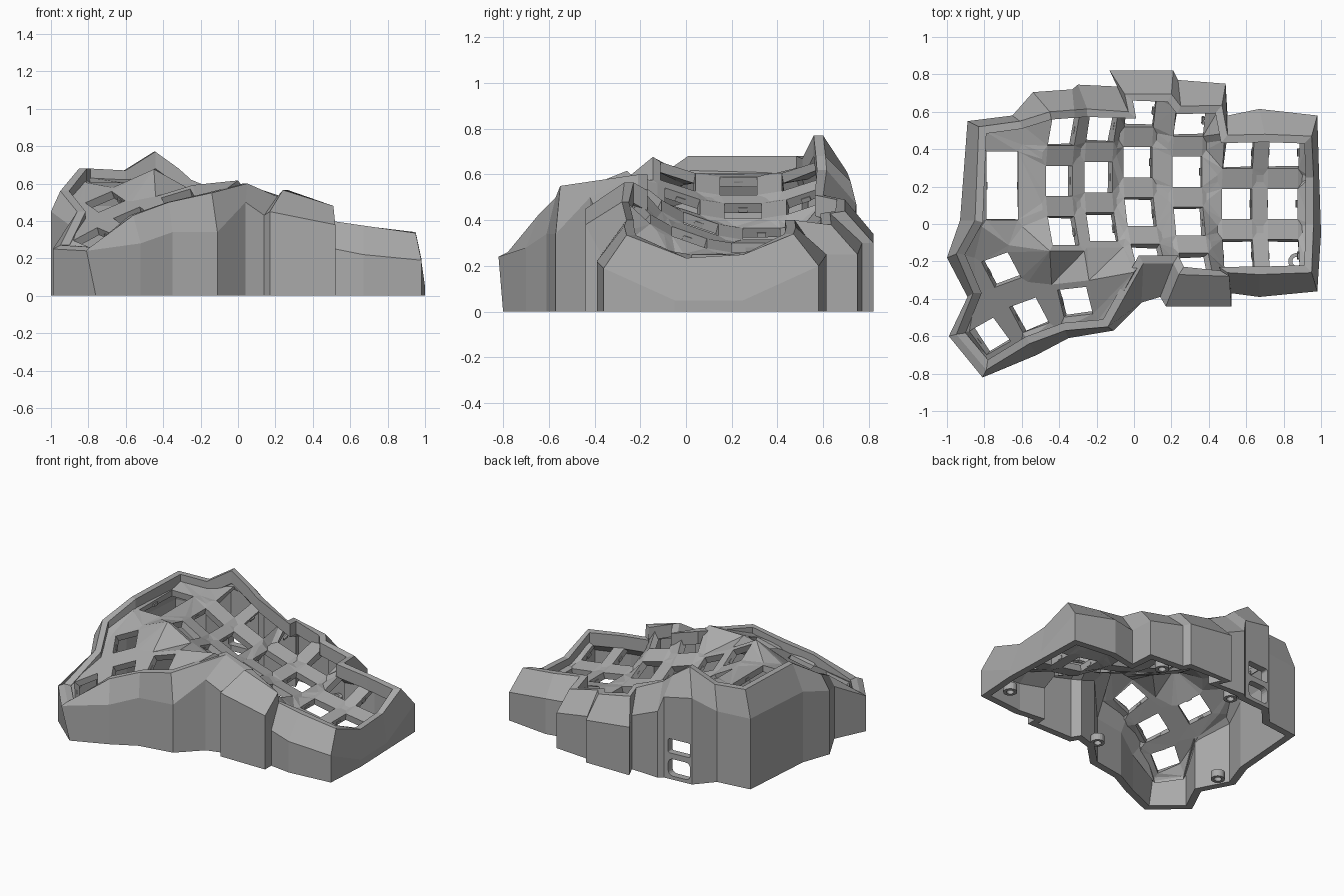
import bpy, bmesh, math
from mathutils import Matrix, Vector
from mathutils.geometry import delaunay_2d_cdt

if "Cube" in bpy.data.objects:
    bpy.data.objects.remove(bpy.data.objects["Cube"])

grey = bpy.data.materials.new("matte_grey")
grey.use_nodes = True
grey.diffuse_color = (0.4, 0.4, 0.4, 1)
grey.node_tree.nodes["Principled BSDF"].inputs["Base Color"].default_value = grey.diffuse_color


def make_object(name, bm):
    mesh = bpy.data.meshes.new(name)
    bm.to_mesh(mesh)
    bm.free()
    mesh.materials.append(grey)
    obj = bpy.data.objects.new(name, mesh)
    bpy.context.collection.objects.link(obj)
    return obj


def apply_modifier(obj, mod):
    bpy.context.view_layer.objects.active = obj
    bpy.ops.object.modifier_apply(modifier=mod.name)


def inset(loop, dist):
    """Move a clockwise loop inward in plan, with limited mitres."""
    out = []
    for i, p in enumerate(loop):
        a = (p - loop[i - 1]).xy.normalized()
        b = (loop[(i + 1) % len(loop)] - p).xy.normalized()
        n1, n2 = Vector((a.y, -a.x)), Vector((b.y, -b.x))
        n = (n1 + n2).normalized()
        n *= dist / max(n.dot(n1), 0.75)
        out.append(Vector((p.x + n.x, p.y + n.y, p.z)))
    return out


def inside(p, poly):
    hit = False
    for i, a in enumerate(poly):
        b = poly[i - 1]
        if (a.y > p.y) != (b.y > p.y):
            if p.x < (b.x - a.x) * (p.y - a.y) / (b.y - a.y) + a.x:
                hit = not hit
    return hit


# Outline, clockwise from the thumb corner: rim point, then wall shoulder
rim_top = [
    (-.79, -.78, .26), (-.95, -.59, .27), (-.86, -.37, .45), (-.95, -.16, .56),
    (-.85, .02, .68), (-.83, .52, .68), (-.61, .55, .67), (-.45, .6, .77),
    (-.32, .61, .68), (-.25, .615, .62), (-.03, .6, .51), (-.05, .695, .49),
    (.2, .695, .44), (.25, .63, .43), (.47, .635, .38), (.5, .475, .4), (.7, .48, .37),
    (.95, .47, .34), (.96, .25, .25), (.96, 0, .235), (.95, -.26, .335),
    (.67, -.27, .375), (.5, -.26, .4), (.51, -.28, .48), (.24, -.27, .565),
    (.21, -.21, .53), (.05, -.21, .6), (-.14, -.55, .55), (-.37, -.57, .5),
    (-.56, -.64, .43)]
shoulder = [
    (-.81, -.82, .24), (-.99, -.6, .25), (-.89, -.39, .37), (-1, -.18, .45),
    (-.93, .02, .5), (-.89, .55, .5), (-.65, .58, .5), (-.54, .705, .61),
    (-.33, .72, .57), (-.3, .745, .47), (-.09, .735, .38), (-.13, .82, .34),
    (.21, .82, .3), (.235, .77, .3), (.49, .75, .25), (.5, .58, .25), (.67, .615, .25),
    (.98, .58, .2), (.99, .25, .05), (1, -.05, .05), (.98, -.36, .19),
    (.67, -.39, .22), (.52, -.37, .25), (.52, -.44, .38), (.17, -.44, .45),
    (.14, -.39, .43), (.04, -.42, .5), (-.11, -.57, .34), (-.35, -.61, .34),
    (-.52, -.7, .28)]
rim = [Vector(p) for p in rim_top]
sho = [Vector(p) for p in shoulder]


def lowered(loop, dz):
    return [Vector((p.x, p.y, max(p.z - dz, .03))) for p in loop]


# Case wall: a closed section swept round the outline
ground = [Vector((p.x, p.y, 0)) for p in sho]
ground[0] = Vector((-.76, -.8, 0))
rim_in, sho_in = inset(rim, .042), inset(sho, .048)
section = [ground, sho, rim, rim_in, lowered(rim_in, .09),
           lowered(sho_in, .02), inset(ground, .048)]
bm = bmesh.new()
rings = [[bm.verts.new(p) for p in loop] for loop in section]
for k, ring in enumerate(rings):
    below = rings[k - 1]
    for i in range(len(ring)):
        bm.faces.new((below[i - 1], below[i], ring[i], ring[i - 1]))
bmesh.ops.recalc_face_normals(bm, faces=bm.faces)
wall = make_object("case_wall", bm)

# Two connector ports through the back wall
for z, height, radius in ((.085, .12, .035), (.235, .1, .012)):
    bm = bmesh.new()
    bmesh.ops.create_cube(bm, size=1, matrix=Matrix.Translation((-.445, .71, z))
                          @ Matrix.Diagonal((.165, .3, height, 1)))
    corners = [e for e in bm.edges if abs(e.verts[0].co.y - e.verts[1].co.y) > .1]
    bmesh.ops.bevel(bm, geom=corners, offset=radius, segments=4, profile=.5,
                    affect='EDGES')
    bmesh.ops.recalc_face_normals(bm, faces=bm.faces)
    cutter = make_object("port_cutter", bm)
    cutter.hide_render = True
    mod = wall.modifiers.new("port", 'BOOLEAN')
    mod.operation, mod.solver, mod.object = 'DIFFERENCE', 'EXACT', cutter
    apply_modifier(wall, mod)
    bpy.data.objects.remove(cutter)

# Key positions: curved finger columns (x, y, z, roll, rows)
keys = []
bowl = .775
for x, y, z, roll, rows in ((-.4, .23, .55, 29, 3), (-.19, .25, .44, 24, 3),
                            (.02, .33, .34, 18, 4), (.285, .28, .28, 15, 4),
                            (.55, .107, .235, 10, 3), (.795, .107, .195, 8, 3)):
    for row in range(rows):
        m = (Matrix.Translation((x, y, z)) @ Matrix.Rotation(math.radians(roll), 4, 'Y')
             @ Matrix.Translation((0, 0, bowl))
             @ Matrix.Rotation(math.radians(20 * (1 - row)), 4, 'X')
             @ Matrix.Translation((0, 0, -bowl)))
        keys.append((m, .081, .081))
# Tall outer key
keys.append((Matrix.Translation((-.705, .205, .605)), .084, .183))
# Thumb keys on one sloping plane
tilt = Vector((0, 0, 1)).rotation_difference(Vector((-.25, -.5, 1))).to_matrix().to_4x4()
for x, y, turn in ((-.71, -.245, 24), (-.77, -.6, 33), (-.56, -.487, 24), (-.315, -.417, 10)):
    z = .31 + .25 * (x + .77) + .5 * (y + .6)
    keys.append((Matrix.Translation((x, y, z)) @ tilt
                 @ Matrix.Rotation(math.radians(turn), 4, 'Z'), .081, .081))


def key_quad(m, hx, hy):
    return [m @ Vector((sx * hx, sy * hy, 0))
            for sx, sy in ((-1, -1), (1, -1), (1, 1), (-1, 1))]


# Key plate: triangulated between rim and key frames, with the openings left out
edge = lowered(inset(rim, .015), .045)
points, holes = list(edge), []
links = [(i, (i + 1) % len(edge)) for i in range(len(edge))]
for m, hx, hy in keys:
    hole = key_quad(m, hx, hy)
    holes.append(hole)
    n = len(points)
    points += hole
    links += [(n + i, n + (i + 1) % 4) for i in range(4)]
    points += [p for p in key_quad(m, hx + .024, hy + .036) if inside(p, edge)]
flat, _, tris, origin, _, _ = delaunay_2d_cdt([p.xy for p in points], links, [], 0, 1e-5, True)
bm = bmesh.new()
verts = []
for p, ids in zip(flat, origin):
    near = points[ids[0]] if ids else min(points, key=lambda q: (q.xy - p).length)
    verts.append(bm.verts.new((p.x, p.y, near.z)))
for t in tris:
    mid = sum((flat[i] for i in t), Vector((0, 0))) / len(t)
    if inside(mid, edge) and not any(inside(mid, h) for h in holes):
        bm.faces.new([verts[i] for i in t])
bmesh.ops.delete(bm, geom=[v for v in bm.verts if not v.link_faces], context='VERTS')
bm.normal_update()
for f in bm.faces:
    if f.normal.z < 0:
        f.normal_flip()
plate = make_object("key_plate", bm)
mod = plate.modifiers.new("thickness", 'SOLIDIFY')
mod.thickness, mod.offset = .045, -1
apply_modifier(plate, mod)

# Slim switch retaining tabs on two sides of every opening
bm = bmesh.new()
for m, hx, hy in keys:
    for side in (-1, 1):
        bmesh.ops.create_cube(bm, size=1, matrix=m @ Matrix.Translation((side * hx, 0, -.03))
                              @ Matrix.Diagonal((.01, .04, .02, 1)))
make_object("switch_tabs", bm)

# Screw posts at the base
for x, y in ((.87, -.2), (.31, .65), (-.27, .64), (-.87, -.2), (.02, -.34)):
    bm = bmesh.new()
    loops = []
    for r, z in ((.045, 0), (.045, .05), (.024, .05), (.024, 0)):
        loops.append([bm.verts.new((x + r * math.cos(a * math.pi / 10),
                                    y + r * math.sin(a * math.pi / 10), z)) for a in range(20)])
    for k in range(4):
        for i in range(20):
            bm.faces.new((loops[k - 1][i - 1], loops[k - 1][i], loops[k][i], loops[k][i - 1]))
    bmesh.ops.recalc_face_normals(bm, faces=bm.faces)
    make_object("screw_post", bm)
